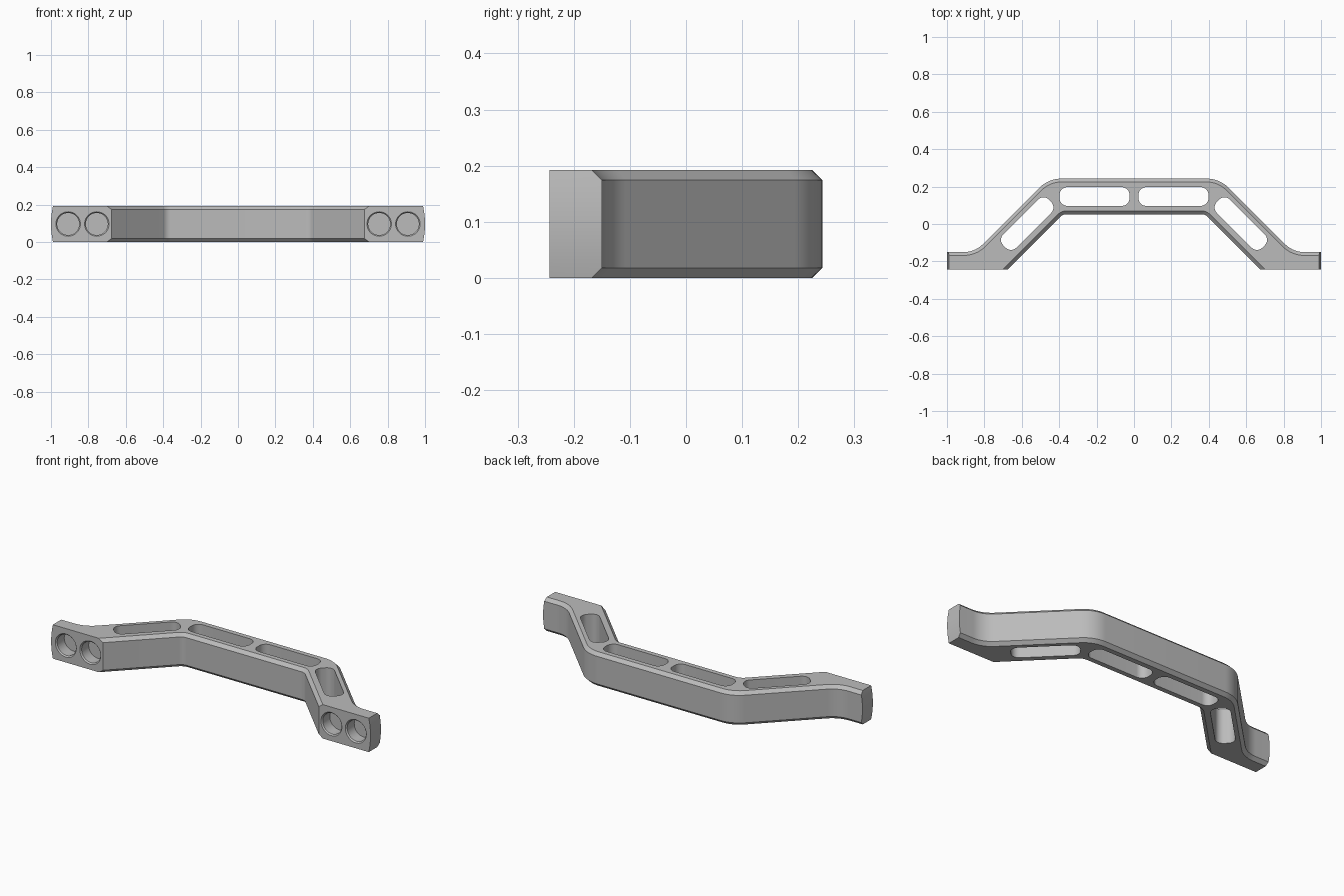
import bpy, bmesh, math
from mathutils import Vector, Matrix

HEIGHT = 0.192
FRONT, BACK = -0.243, 0.243
OVERHANG = 1.05      # bar is made long, then trimmed to the curved ends

if "Cube" in bpy.data.objects:
    bpy.data.objects.remove(bpy.data.objects["Cube"])

metal = bpy.data.materials.new("satin grey metal")
metal.use_nodes = True
GREY = (0.5, 0.5, 0.5, 1)
metal.diffuse_color = GREY
metal.node_tree.nodes["Principled BSDF"].inputs["Base Color"].default_value = GREY


def rounded(corners, steps=10):
    """Closed 2D outline from (x, y, fillet radius) corners."""
    points = []
    for i, (x, y, r) in enumerate(corners):
        p = Vector((x, y))
        if r == 0:
            points.append(p)
            continue
        a = (Vector(corners[i - 1][:2]) - p).normalized()
        b = (Vector(corners[(i + 1) % len(corners)][:2]) - p).normalized()
        half = a.angle(b) / 2
        centre = p + (a + b).normalized() * (r / math.sin(half))
        start = p + a * (r / math.tan(half)) - centre
        end = p + b * (r / math.tan(half)) - centre
        turn = math.atan2(start.x * end.y - start.y * end.x, start.dot(end))
        for k in range(steps + 1):
            points.append(centre + Matrix.Rotation(turn * k / steps, 2) @ start)
    return points


def prism(bm, outline, low, high):
    """Extrude an outline along z."""
    face = bm.faces.new([bm.verts.new((p.x, p.y, low)) for p in outline])
    top = bmesh.ops.extrude_face_region(bm, geom=[face])["geom"]
    verts = [v for v in top if isinstance(v, bmesh.types.BMVert)]
    bmesh.ops.translate(bm, verts=verts, vec=(0, 0, high - low))
    bmesh.ops.recalc_face_normals(bm, faces=bm.faces)


def make_object(name, bm):
    mesh = bpy.data.meshes.new(name)
    bm.to_mesh(mesh)
    bm.free()
    mesh.materials.append(metal)
    obj = bpy.data.objects.new(name, mesh)
    bpy.context.collection.objects.link(obj)
    return obj


def carve(target, cutter, operation="DIFFERENCE"):
    cutter.hide_render = True
    mod = target.modifiers.new(cutter.name, "BOOLEAN")
    mod.operation, mod.object, mod.solver = operation, cutter, "EXACT"
    bpy.context.view_layer.objects.active = target
    bpy.ops.object.modifier_apply(modifier=mod.name)
    bpy.data.objects.remove(cutter)


# Bar: mirrored bent outline with filleted corners
half = [(0.457, BACK, 0.17), (0.85, -0.15, 0.145), (OVERHANG, -0.15, 0),
        (OVERHANG, FRONT, 0), (0.676, FRONT, 0), (0.381, 0.052, 0.05)]
outline = rounded(half + [(-x, y, r) for x, y, r in reversed(half)])
bm = bmesh.new()
prism(bm, outline, 0, HEIGHT)

# Chamfer the rims, except along the mounting faces and the ends
rims = []
for e in bm.edges:
    a, b = (v.co for v in e.verts)
    mid = (a + b) / 2
    on_pad = mid.y < FRONT + 0.001
    on_end = abs(mid.x) > OVERHANG - 0.001
    if abs(a.z - b.z) < 0.001 and not on_pad and not on_end:
        rims.append(e)
bmesh.ops.bevel(bm, geom=rims, offset=0.018, segments=1, affect="EDGES")
handle = make_object("handle_bar", bm)

# Bowed end faces
BOW = 0.011
bow_points = []
for side in (1, -1):
    for k in range(13):
        t = (k / 6 - 1) * side
        bow_points.append(Vector((side * (1 - BOW * t * t), HEIGHT / 2 * (1 + t))))
bow_points[0].y = bow_points[-1].y = -0.001
bow_points[12].y = bow_points[13].y = HEIGHT + 0.001
bm = bmesh.new()
prism(bm, bow_points, -0.5, 0.5)
bmesh.ops.rotate(bm, verts=bm.verts, matrix=Matrix.Rotation(math.pi / 2, 3, "X"))
carve(handle, make_object("end_trimmer", bm), "INTERSECT")

# Lightening slots through the middle and the two legs
for side in (1, -1):
    for x, y, length, angle in ((0.211, 0.147, 0.374, 0), (0.571, 0.002, 0.345, -45)):
        l, w, r = length / 2, 0.05, 0.041
        bm = bmesh.new()
        prism(bm, rounded([(l, w, r), (-l, w, r), (-l, -w, r), (l, -w, r)]), -0.1, 0.3)
        turn = Matrix.Rotation(math.radians(angle * side), 4, "Z")
        bm.transform(Matrix.Translation((x * side, y, 0)) @ turn)
        carve(handle, make_object("slot_cutter", bm))

# Blind screw holes with a small countersink
for x in (-0.908, -0.755, 0.755, 0.908):
    for r_front, r_back, depth in ((0.059, 0.059, 0.07), (0.066, 0.058, 0.008)):
        front = 0.02 if r_front == r_back else 0.0005
        bm = bmesh.new()
        bmesh.ops.create_cone(bm, cap_ends=True, segments=48, radius1=r_front,
                              radius2=r_back, depth=depth + front)
        bm.transform(Matrix.Translation((x, FRONT + (depth - front) / 2, HEIGHT / 2))
                     @ Matrix.Rotation(-math.pi / 2, 4, "X"))
        carve(handle, make_object("hole_cutter", bm))

bpy.ops.object.select_all(action="DESELECT")
handle.select_set(True)
bpy.context.view_layer.objects.active = handle
bpy.ops.object.shade_smooth_by_angle(angle=math.radians(30))
